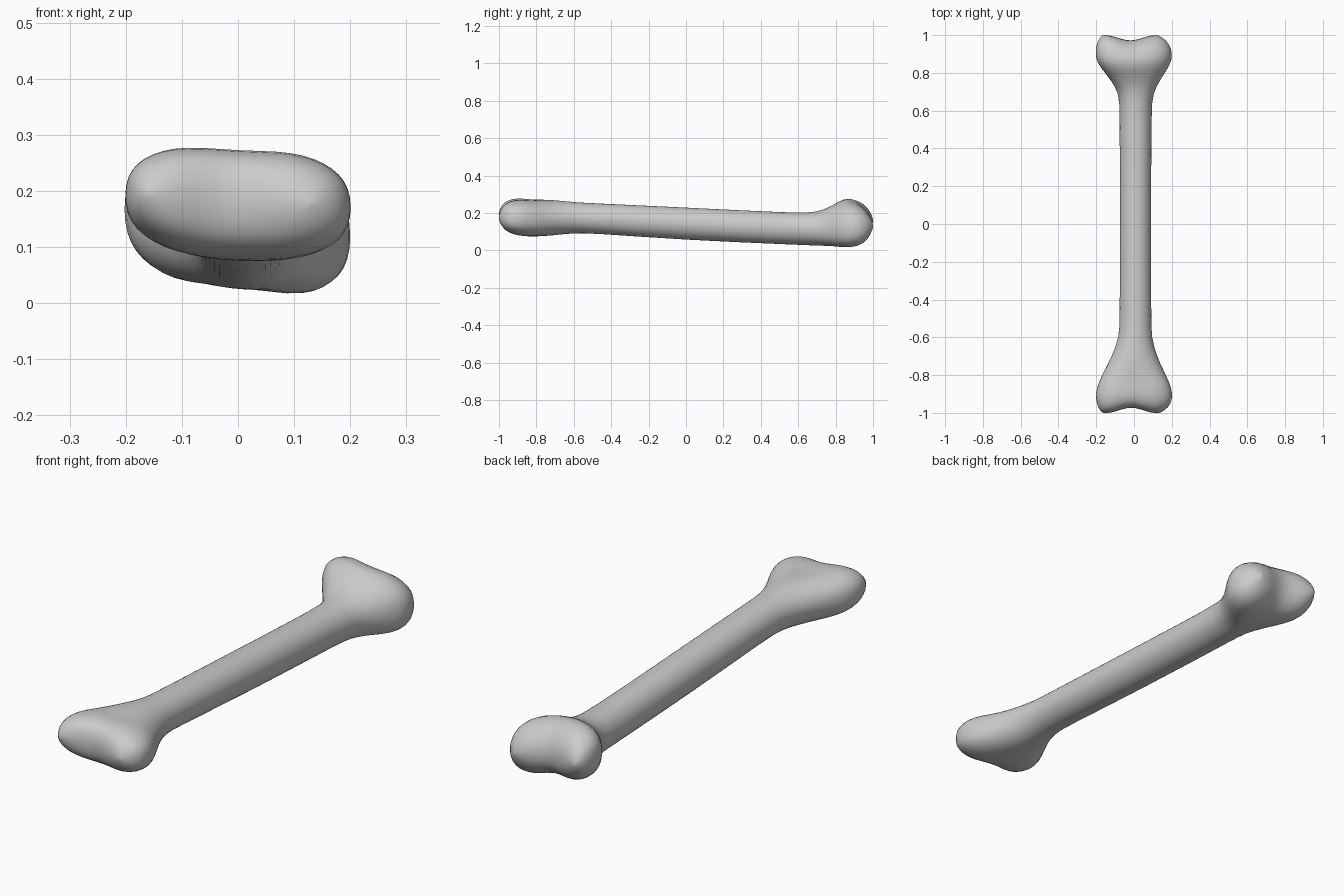
import bpy, bmesh
from math import sin, cos, pi, exp, copysign

SIDES = 24

# Stations along the bone:
# y, centre x, half width, bottom z, top z, tilt, top groove, bottom groove
STATIONS = [
    (-1.003, -0.015, 0.145, 0.165, 0.205, -0.06, 0.0, 0.0),
    (-0.990, -0.010, 0.172, 0.120, 0.250, -0.06, 0.1, 0.0),
    (-0.955,  0.000, 0.198, 0.092, 0.275, -0.06, 0.1, 0.0),
    (-0.900,  0.000, 0.207, 0.078, 0.284, -0.05, 0.1, 0.0),
    (-0.840,  0.000, 0.190, 0.074, 0.278, -0.05, 0.1, 0.0),
    (-0.780,  0.000, 0.160, 0.075, 0.272, -0.06, 0.0, 0.0),
    (-0.700,  0.002, 0.120, 0.080, 0.270, -0.05, 0.0, 0.0),
    (-0.600,  0.007, 0.086, 0.092, 0.258,  0.00, 0.0, 0.0),
    (-0.500,  0.008, 0.084, 0.091, 0.253,  0.00, 0.0, 0.0),
    ( 0.000,  0.008, 0.084, 0.054, 0.230,  0.00, 0.0, 0.0),
    ( 0.600,  0.008, 0.084, 0.029, 0.199,  0.00, 0.0, 0.0),
    ( 0.690,  0.010, 0.090, 0.025, 0.205,  0.00, 0.0, 0.0),
    ( 0.760,  0.008, 0.130, 0.018, 0.226, -0.06, 0.0, 0.05),
    ( 0.820,  0.003, 0.175, 0.014, 0.262, -0.12, 0.0, 0.12),
    ( 0.870,  0.000, 0.205, 0.012, 0.277, -0.12, 0.0, 0.18),
    ( 0.930, -0.002, 0.203, 0.020, 0.262, -0.12, 0.0, 0.25),
    ( 0.975, -0.010, 0.182, 0.055, 0.232, -0.12, 0.1, 0.25),
    ( 1.003, -0.020, 0.145, 0.110, 0.180, -0.10, 0.1, 0.1),
]


def spow(v, e):
    return copysign(abs(v) ** e, v)


def section(bm, y, cx, hw, zb, zt, tilt, top, bottom):
    """One rounded ring, grooved in the middle and notched near the ends."""
    ring = []
    blend = min(1, max(0, (abs(y) - 0.7) / 0.15))
    e = 1 - 0.22 * blend
    ramp = min(1, max(0, (abs(y) - 0.8) / 0.2))
    for i in range(SIDES):
        a = 2 * pi * i / SIDES
        dx, dz = hw * spow(cos(a), e), spow(sin(a), e)
        dip = exp(-(dx / 0.075) ** 2)
        groove = (top if dz > 0 else bottom) * dip
        z = (zb + zt) / 2 + tilt * dx + (zt - zb) / 2 * dz * (1 - groove)
        yy = y - copysign(0.034 * ramp * dip, y)
        ring.append(bm.verts.new((cx + dx, yy, z)))
    return ring


# Shaft and both knuckled ends as one continuous skin
bm = bmesh.new()
rings = [section(bm, *s) for s in STATIONS]
for a, b in zip(rings, rings[1:]):
    for i in range(SIDES):
        j = (i + 1) % SIDES
        bm.faces.new((a[i], a[j], b[j], b[i]))

# End caps: strips joining the upper and lower halves of the last rings
for r in (rings[0], rings[-1]):
    for i in range(SIDES // 2):
        f = [r[i], r[i + 1], r[SIDES - i - 1], r[(SIDES - i) % SIDES]]
        bm.faces.new(list(dict.fromkeys(f)))
bmesh.ops.recalc_face_normals(bm, faces=bm.faces)

mesh = bpy.data.meshes.new("bone")
bm.to_mesh(mesh)
bm.free()
mesh.shade_smooth()
bone = bpy.data.objects.new("bone", mesh)
bpy.context.collection.objects.link(bone)
sub = bone.modifiers.new("soften", 'SUBSURF')
sub.levels = sub.render_levels = 1
